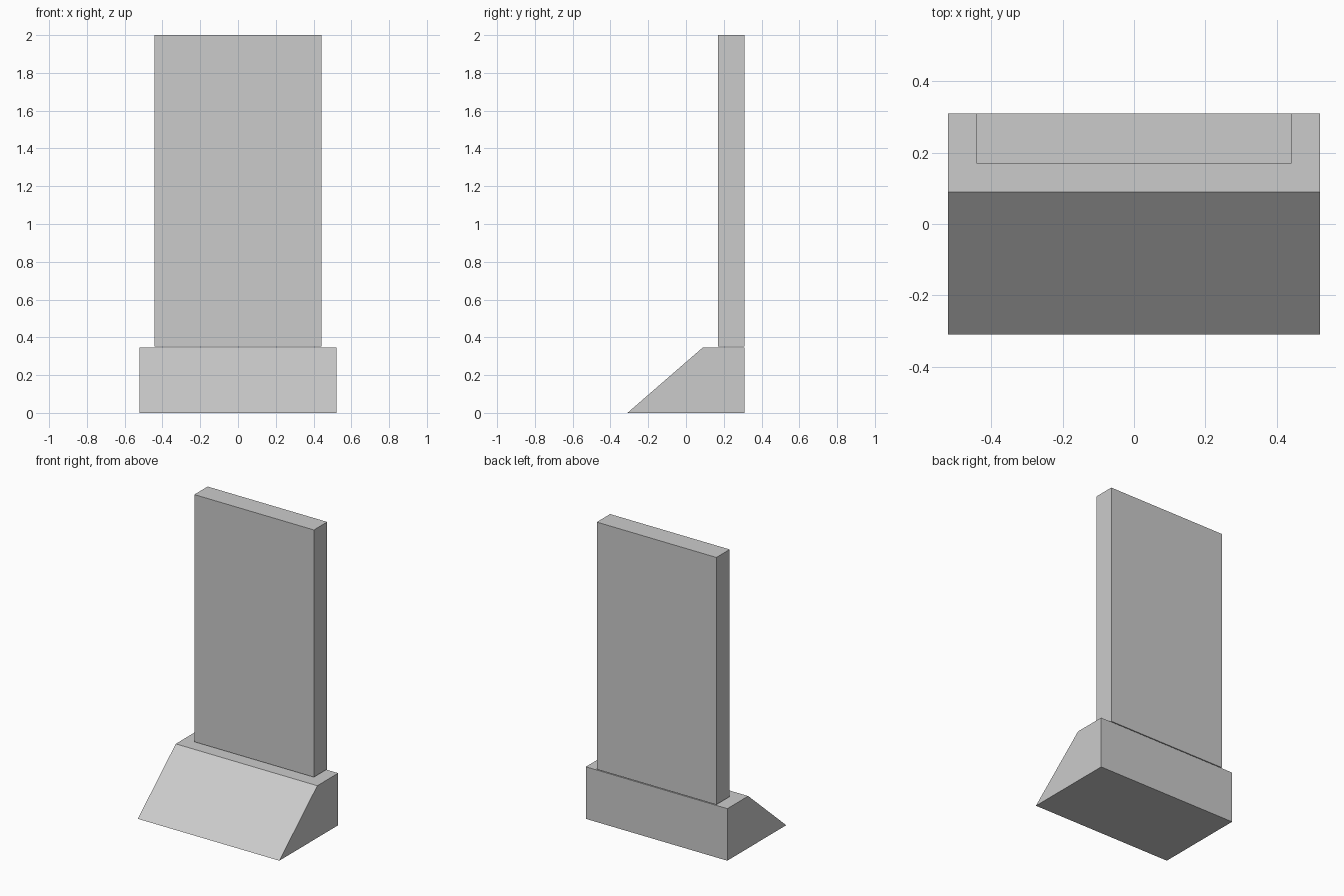
import bpy
import bmesh

old = bpy.data.objects.get("Cube")
if old:
    bpy.data.objects.remove(old, do_unlink=True)

# Single plain grey
grey = bpy.data.materials.new("plain_grey")
grey.use_nodes = True
colour = (0.6, 0.6, 0.6, 1)
grey.diffuse_color = colour
grey.node_tree.nodes["Principled BSDF"].inputs["Base Color"].default_value = colour


def extrude_profile(name, profile, half_width):
    """Sweep a closed (y, z) side profile across x, centred on x = 0."""
    bm = bmesh.new()
    face = bm.faces.new([bm.verts.new((-half_width, y, z)) for y, z in profile])
    swept = bmesh.ops.extrude_face_region(bm, geom=[face])["geom"]
    verts = [v for v in swept if isinstance(v, bmesh.types.BMVert)]
    bmesh.ops.translate(bm, verts=verts, vec=(2 * half_width, 0, 0))
    bmesh.ops.recalc_face_normals(bm, faces=bm.faces)
    mesh = bpy.data.meshes.new(name)
    bm.to_mesh(mesh)
    bm.free()
    mesh.materials.append(grey)
    obj = bpy.data.objects.new(name, mesh)
    bpy.context.collection.objects.link(obj)
    return obj


BACK = 0.31
BASE_TOP = 0.347
SLAB_BOTTOM = 0.352

# Wedge base with a sloping front
extrude_profile("sloped_base",
                [(-BACK, 0), (BACK, 0), (BACK, BASE_TOP), (0.09, BASE_TOP)], 0.522)

# Upright slab, flush with the back of the base
extrude_profile("upright_slab",
                [(0.17, SLAB_BOTTOM), (BACK, SLAB_BOTTOM), (BACK, 2), (0.17, 2)], 0.441)
